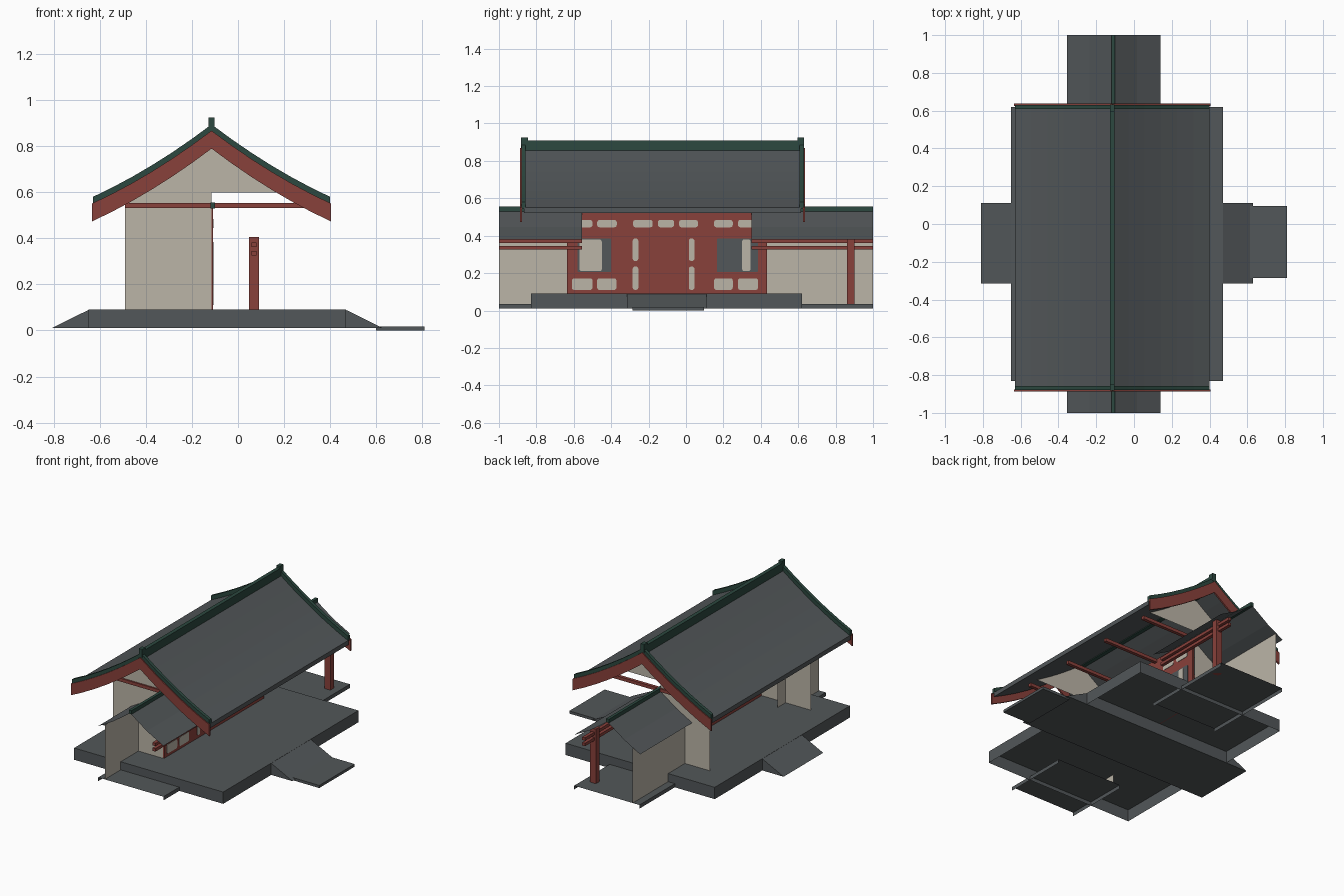
import bpy
import bmesh

cube = bpy.data.objects.get("Cube")
if cube:
    bpy.data.objects.remove(cube, do_unlink=True)


def material(name, rgb):
    m = bpy.data.materials.new(name)
    m.use_nodes = True
    m.diffuse_color = (*rgb, 1)
    m.node_tree.nodes["Principled BSDF"].inputs["Base Color"].default_value = (*rgb, 1)
    return m


GREY = material("slate grey", (0.085, 0.095, 0.1))
GREEN = material("glazed green", (0.025, 0.065, 0.05))
RED = material("painted red", (0.25, 0.052, 0.043))
CREAM = material("cream plaster", (0.5, 0.46, 0.39))


def finish(name, bm, mat):
    mesh = bpy.data.meshes.new(name)
    bm.to_mesh(mesh)
    bm.free()
    mesh.materials.append(mat)
    ob = bpy.data.objects.new(name, mesh)
    bpy.context.collection.objects.link(ob)
    return ob


def box(name, x, y, z, mat, round_off=0, open_bottom=False):
    """Box between pairs of limits; round_off rounds the outline seen along x."""
    bm = bmesh.new()
    bmesh.ops.create_cube(bm, size=1)
    for v in bm.verts:
        v.co = [lim[0] if c < 0 else lim[1] for c, lim in zip(v.co, (x, y, z))]
    if open_bottom:
        bm.normal_update()
        low = [f for f in bm.faces if f.normal.z < -0.5]
        bmesh.ops.delete(bm, geom=low, context="FACES")
    if round_off:
        along = [e for e in bm.edges
                 if abs(e.verts[0].co.x - e.verts[1].co.x) > 0.001]
        bmesh.ops.bevel(bm, geom=along, offset=round_off, segments=3,
                        profile=0.5, affect="EDGES")
    return finish(name, bm, mat)


def prism(name, profile, y, mat):
    """Closed x-z profile drawn out along y."""
    bm = bmesh.new()
    face = bm.faces.new([bm.verts.new((px, y[0], pz)) for px, pz in profile])
    if y[1] != y[0]:
        new = bmesh.ops.extrude_face_region(bm, geom=[face])["geom"]
        for v in new:
            if isinstance(v, bmesh.types.BMVert):
                v.co.y = y[1]
    bmesh.ops.recalc_face_normals(bm, faces=bm.faces)
    return finish(name, bm, mat)


def sheet(name, profile, y, mat):
    """Open x-z profile drawn out along y as a thin sheet."""
    bm = bmesh.new()
    rows = [[bm.verts.new((px, py, pz)) for px, pz in profile] for py in y]
    for i in range(len(profile) - 1):
        bm.faces.new((rows[0][i], rows[0][i + 1], rows[1][i + 1], rows[1][i]))
    return finish(name, bm, mat)


MID = -0.115            # ridge line
HALF = 0.515            # ridge to eave
FLOOR = 0.09
ENDS = (-0.64, 0.44)    # hall end walls


def roof_z(x):
    d = abs(x - MID)
    return 0.865 - 0.76 * d + 0.29 * d * d


def curve(x0, x1, lift, n=12):
    xs = [x0 + (x1 - x0) * i / n for i in range(n + 1)]
    return [(x, roof_z(x) + lift) for x in xs]


def band(top, bottom, reach=HALF):
    a, b = MID - reach, MID + reach
    return curve(a, b, top) + curve(b, a, bottom)


# Terrace, ramps and landing
box("terrace", (-0.65, 0.47), (-0.83, 0.62), (0.01, FLOOR), GREY, open_bottom=True)
prism("ramps", [(-0.81, 0.01), (-0.65, FLOOR - 0.001), (0.47, FLOOR - 0.001),
                (0.63, 0.01)], (-0.315, 0.11), GREY)
box("landing_slab", (0.6, 0.81), (-0.285, 0.095), (0, 0.018), GREY)

# Main roof with ridge and gable trims
prism("main_roof", band(0, -0.03), (-0.866, 0.616), GREY)
box("main_ridge", (MID - 0.013, MID + 0.013), (-0.866, 0.616), (0.82, 0.91), GREEN)
for side, y in (("front", -0.866), ("back", 0.616)):
    s = -1 if side == "front" else 1
    prism(side + "_gable_tiles", band(0.03, -0.004), (y - s * 0.008, y + s * 0.014), GREEN)
    prism(side + "_bargeboard", band(0.003, -0.075, HALF + 0.005),
          (y + s * 0.01, y + s * 0.021), RED)
    box(side + "_ridge_end", (MID - 0.013, MID + 0.013),
        sorted((y - s * 0.02, y + s * 0.016)), (0.87, 0.925), GREEN)

# End walls with gables, open towards the veranda
for side, y in zip(("front", "back"), ENDS):
    prism(side + "_end_wall",
          [(-0.49, FLOOR), (MID, FLOOR), (MID, 0.6), (0.27, 0.6)]
          + curve(0.27, -0.49, -0.025), (y, y), CREAM)

# Tie beams across the hall
for i in range(4):
    y = ENDS[0] + (ENDS[1] - ENDS[0]) * i / 3
    box("tie_beam_%d" % (i + 1), (-0.49, 0.3), (y - 0.011, y + 0.011),
        (0.532, 0.554), RED)

# Timber facade with panels showing on both sides
box("facade", (MID - 0.006, MID + 0.006), (-0.635, 0.432), (FLOOR, 0.555), RED)


def panel(name, y, z, mat, proud=0.009, r=0.012):
    box(name, (MID - proud, MID + proud), y, z, mat, r)


upper = [(-0.605, -0.5), (-0.475, -0.37), (-0.283, -0.178), (-0.15, -0.064),
         (-0.037, 0.064), (0.15, 0.25), (0.278, 0.383)]
for y in upper:
    panel("upper_panel", y, (0.445, 0.484), CREAM)
for y in [(-0.61, -0.5), (-0.475, -0.372), (0.15, 0.25), (0.278, 0.385)]:
    panel("lower_panel", y, (0.11, 0.172), CREAM)
for y in (-0.27, 0.03):
    panel("tall_panel", (y - 0.015, y + 0.015), (0.265, 0.385), CREAM)
    panel("short_panel", (y - 0.015, y + 0.015), (0.11, 0.235), CREAM)
for y0, y1, c0, c1 in [(-0.58, -0.4, -0.57, -0.45), (0.165, 0.385, 0.3, 0.345)]:
    panel("window", (y0, y1), (0.205, 0.385), GREY, 0.008, 0.006)
    panel("window_screen", (c0, c1), (0.21, 0.38), CREAM)

# Covered walkways at both ends
for side, y in (("front", (-1, -0.555)), ("back", (0.35, 1))):
    sheet(side + "_walk_floor", [(-0.35, 0.01), (-0.35, 0.035), (0.14, 0.035),
                                 (0.14, 0.01)], y, GREY)
    sheet(side + "_walk_wall", [(-0.3, 0.035), (-0.3, 0.405)], y, CREAM)
    sheet(side + "_walk_roof", [(-0.355, 0.38), (-0.235, 0.447), (-0.11, 0.535),
                                (0.015, 0.447), (0.14, 0.38)], y, GREY)
    box(side + "_walk_ridge", (-0.12, -0.1), y, (0.53, 0.555), GREEN)
    for z in (0.325, 0.362):
        box(side + "_walk_beam", (0.058, 0.08), y, (z, z + 0.02), RED)

# Walkway post
box("walk_post", (0.047, 0.091), (0.86, 0.9), (0.035, 0.405), RED)
